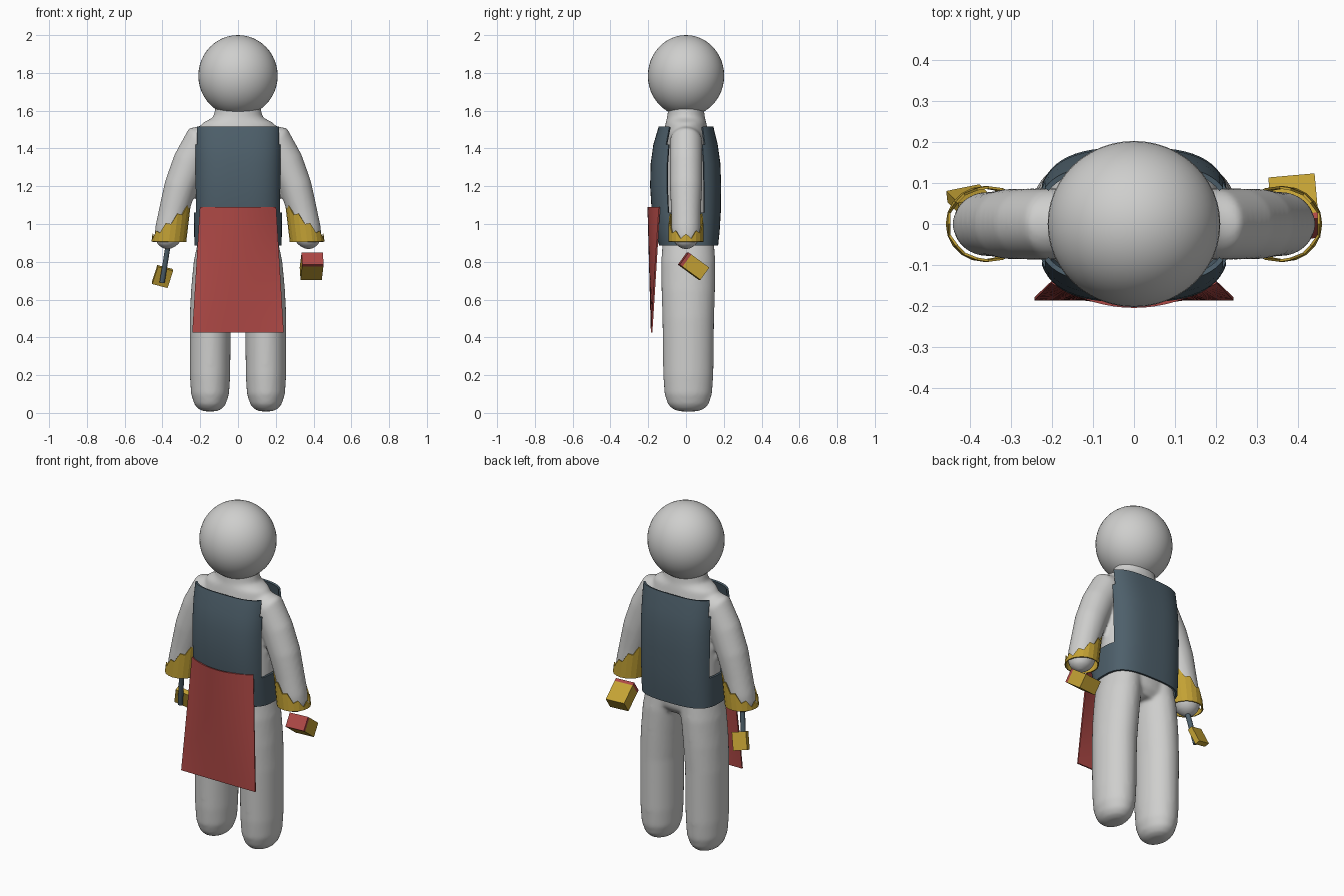
import bpy, bmesh, math
from mathutils import Vector, Euler

if "Cube" in bpy.data.objects:
    bpy.data.objects.remove(bpy.data.objects["Cube"])


def material(name, rgb):
    m = bpy.data.materials.new(name)
    m.diffuse_color = (*rgb, 1)
    m.use_nodes = True
    m.node_tree.nodes["Principled BSDF"].inputs["Base Color"].default_value = m.diffuse_color
    return m


GREY = material("light grey", (0.62, 0.62, 0.61))
SLATE = material("slate blue", (0.075, 0.115, 0.145))
RED = material("red", (0.42, 0.065, 0.06))
GOLD = material("gold", (0.55, 0.36, 0.035))


def finish(bm, name, mat, smooth=True, mods=()):
    bmesh.ops.recalc_face_normals(bm, faces=bm.faces)
    me = bpy.data.meshes.new(name)
    bm.to_mesh(me)
    bm.free()
    ob = bpy.data.objects.new(name, me)
    bpy.context.collection.objects.link(ob)
    me.materials.append(mat)
    bpy.ops.object.select_all(action='DESELECT')
    ob.select_set(True)
    bpy.context.view_layer.objects.active = ob
    for kind, props in mods:
        mod = ob.modifiers.new(kind, kind)
        for k, v in props.items():
            setattr(mod, k, v)
        bpy.ops.object.modifier_apply(modifier=mod.name)
    if smooth:
        bpy.ops.object.shade_smooth_by_angle(angle=math.radians(40))
    return ob


def bridge(bm, rings, cap=True):
    """Join rings of points into a tube."""
    vs = [[bm.verts.new(p) for p in r] for r in rings]
    n = len(vs[0])
    for a, b in zip(vs, vs[1:]):
        for i in range(n):
            j = (i + 1) % n
            bm.faces.new((a[i], a[j], b[j], b[i]))
    if cap:
        bm.faces.new(vs[0])
        bm.faces.new(vs[-1])


def oval(cx, cy, z, rx, ry, n=32, power=2):
    pts = []
    for i in range(n):
        a = 2 * math.pi * i / n
        c, s = math.cos(a), math.sin(a)
        pts.append((cx + rx * math.copysign(abs(c) ** (2 / power), c),
                    cy + ry * math.copysign(abs(s) ** (2 / power), s), z))
    return pts


def arm_rings(side):
    path = [(.10, 1.45, .085), (.20, 1.43, .098), (.255, 1.33, .09),
            (.305, 1.20, .086), (.34, 1.07, .079), (.362, .97, .078),
            (.372, .92, .071), (.374, .888, .052), (.374, .868, .02)]
    rings = []
    for i, (x, z, r) in enumerate(path):
        p, q = path[max(i - 1, 0)], path[min(i + 1, len(path) - 1)]
        t = Vector((q[0] - p[0], q[1] - p[1])).normalized()
        ring = []
        for k in range(32):
            a = 2 * math.pi * k / 32
            d = r * math.cos(a)
            ring.append((side * (x - t.y * d), min(r, .087) * math.sin(a), z + t.x * d))
        rings.append(ring)
    return rings


# Body: torso, legs and arms fused into one soft shape
bm = bmesh.new()
torso = [(.80, .15, .10), (.84, .205, .13), (.95, .215, .14), (1.2, .215, .142),
         (1.4, .21, .13), (1.48, .21, .118), (1.535, .19, .108),
         (1.565, .13, .10), (1.65, .115, .09)]
bridge(bm, [oval(0, .012 if z < 1.45 else 0, z, rx, ry) for z, rx, ry in torso])
legs = [(.008, .148, .03, .045), (.018, .148, .06, .08), (.045, .148, .083, .108),
        (.10, .148, .101, .126), (.2, .148, .107, .133), (.5, .147, .109, .137),
        (.65, .138, .111, .142), (.8, .124, .111, .144), (.92, .11, .10, .135)]
for side in (-1, 1):
    bridge(bm, [oval(side * x, .012, z, rx, ry) for z, x, rx, ry in legs])
    bridge(bm, arm_rings(side))
finish(bm, "body", GREY, mods=[
    ('REMESH', dict(mode='VOXEL', voxel_size=.011)),
    ('SMOOTH', dict(factor=.5, iterations=8))])

# Head
bm = bmesh.new()
bmesh.ops.create_uvsphere(bm, u_segments=48, v_segments=24, radius=1)
for v in bm.verts:
    v.co = Vector((v.co.x * .21, v.co.y * .202, 1.785 + v.co.z * .215))
finish(bm, "head", GREY)

# Vest: rounded shell with armholes opened at both sides
bm = bmesh.new()
levels = [(.885, -.142, .170, .231), (.96, -.163, .178, .232), (1.06, -.181, .184, .234),
          (1.2, -.190, .186, .236), (1.32, -.187, .182, .236), (1.42, -.173, .168, .236),
          (1.515, -.145, .145, .236)]
bridge(bm, [oval(0, (f + b) / 2, z, w, (b - f) / 2, 64, 3) for z, f, b, w in levels], cap=False)
holes = [f for f in bm.faces if f.calc_center_median().z > 1.06
         and abs(f.calc_center_median().y) < .095 and abs(f.calc_center_median().x) > .15]
bmesh.ops.delete(bm, geom=holes, context='FACES')
finish(bm, "vest", SLATE, mods=[('SOLIDIFY', dict(thickness=.012, offset=-1))])

# Apron: wraps the waist at the top and hangs flat at the hem
bm = bmesh.new()
bmesh.ops.create_grid(bm, x_segments=16, y_segments=10, size=1)
for v in bm.verts:
    u, t = v.co.x, (v.co.y + 1) / 2
    curved = -.200 + .06 * u * u
    v.co = Vector((u * (.242 - .042 * t), -.182 * (1 - t) + curved * t, .425 + .665 * t))
finish(bm, "apron", RED, mods=[('SOLIDIFY', dict(thickness=.008, offset=0))])

# Cuffs: jagged sleeves, tall on the inner side
N = 20
for side, name in ((-1, "left_cuff"), (1, "right_cuff")):
    bm = bmesh.new()
    low, high = [], []
    for i in range(N):
        a = 2 * math.pi * i / N
        w = (1 - math.cos(a)) / 2
        top = .93 + .165 * w + (.018 if i % 2 == 0 else -.012)
        for z, ring in ((.906, low), (top, high)):
            cx = .366 - .12 * (z - .906)
            ring.append((side * (cx + .086 * math.cos(a)), .086 * math.sin(a), z))
    bridge(bm, [low, high], cap=False)
    finish(bm, name, GOLD, smooth=False, mods=[('SOLIDIFY', dict(thickness=.006, offset=-1))])


def box(name, mat, centre, size, rot, shift=(0, 0, 0)):
    bm = bmesh.new()
    bmesh.ops.create_cube(bm, size=1)
    r = Euler(rot).to_matrix()
    for v in bm.verts:
        p = Vector([c * s + d for c, s, d in zip(v.co, size, shift)])
        v.co = Vector(centre) + r @ p
    return finish(bm, name, mat, smooth=False)


# Block held at the right hand, with a red end plate
spot, tilt = (.39, .04, .777), (-.63, 0, .09)
box("block", GOLD, spot, (.113, .118, .08), tilt, (0, .009, 0))
box("block_end", RED, spot, (.113, .018, .08), tilt, (0, -.059, 0))

# Tool held at the left hand: round handle and flat head
a, b = Vector((-.368, .0, .90)), Vector((-.402, .035, .69))
bm = bmesh.new()
bmesh.ops.create_cone(bm, cap_ends=True, segments=12, radius1=.014, radius2=.014,
                      depth=(b - a).length)
turn = (b - a).to_track_quat('Z', 'Y')
for v in bm.verts:
    v.co = (a + b) / 2 + turn @ v.co
finish(bm, "tool_handle", SLATE)
box("tool_head", GOLD, (-.40, .06, .722), (.085, .03, .10), (.35, .25, .2))
